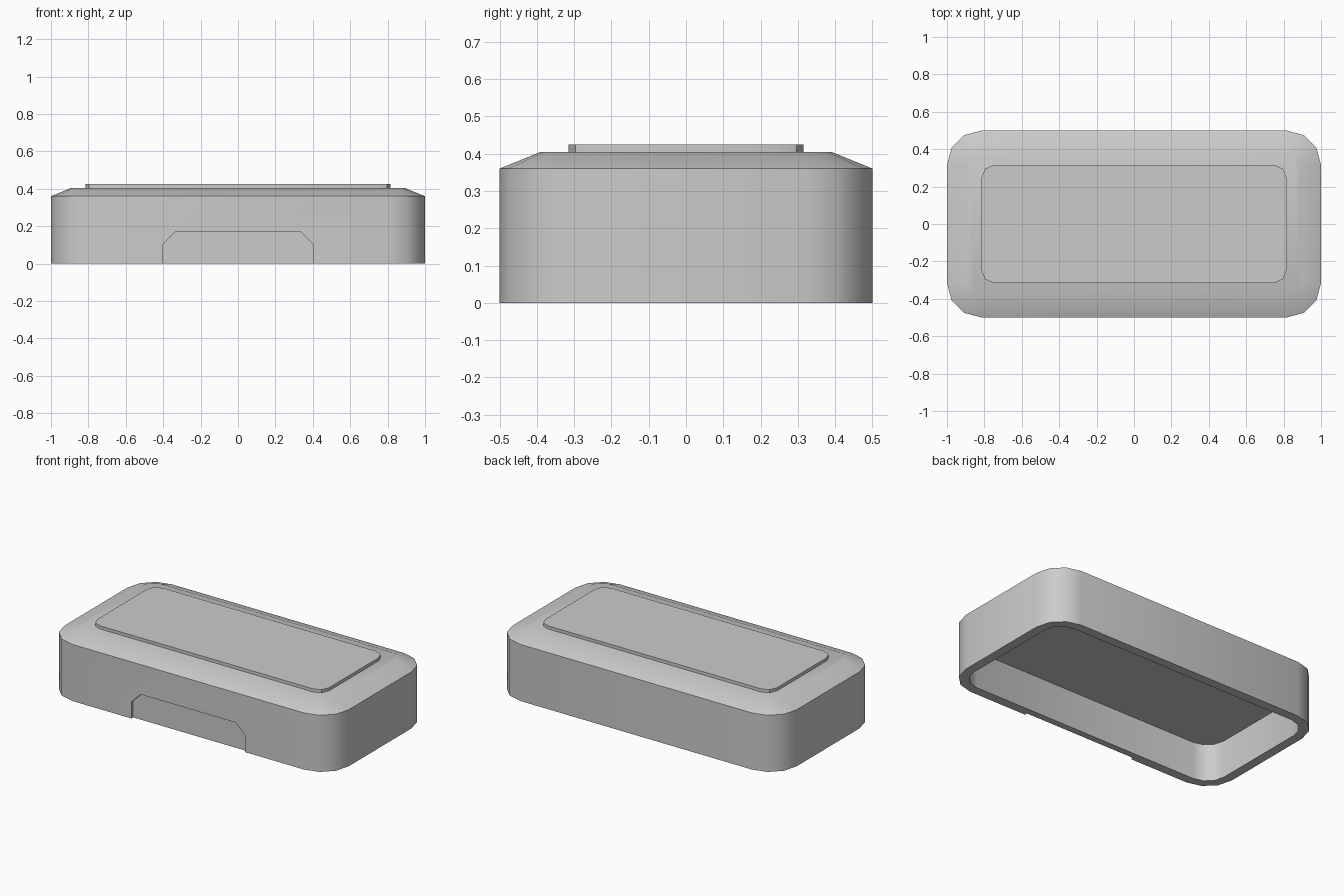
import bpy, bmesh
from math import sin, cos, pi, radians

if "Cube" in bpy.data.objects:
    bpy.data.objects.remove(bpy.data.objects["Cube"])


def outline(hx, hy, r, segs, z):
    """Rounded rectangle ring, counter-clockwise."""
    pts = []
    for q, (sx, sy) in enumerate(((1, 1), (-1, 1), (-1, -1), (1, -1))):
        for i in range(segs + 1):
            a = (q + i / segs) * pi / 2
            pts.append((sx * (hx - r) + r * cos(a), sy * (hy - r) + r * sin(a), z))
    return pts


def loft(name, rings):
    """Skin between successive rings and cap both ends."""
    bm = bmesh.new()
    loops = [[bm.verts.new(p) for p in ring] for ring in rings]
    for a, b in zip(loops, loops[1:]):
        n = len(a)
        for i in range(n):
            j = (i + 1) % n
            bm.faces.new((a[i], a[j], b[j], b[i]))
    bm.faces.new(loops[0])
    bm.faces.new(loops[-1])
    bmesh.ops.recalc_face_normals(bm, faces=bm.faces)
    mesh = bpy.data.meshes.new(name)
    bm.to_mesh(mesh)
    bm.free()
    ob = bpy.data.objects.new(name, mesh)
    bpy.context.collection.objects.link(ob)
    return ob


def smooth(ob):
    bpy.ops.object.select_all(action='DESELECT')
    ob.select_set(True)
    bpy.context.view_layer.objects.active = ob
    bpy.ops.object.shade_smooth_by_angle(angle=radians(40))


# Hollow shell: cavity ceiling, inner wall, rim, outer wall, sloped shoulder, top
shell = loft("shell", [
    outline(0.94, 0.44, 0.125, 3, 0.24),
    outline(0.94, 0.44, 0.125, 3, 0.0),
    outline(1.0, 0.5, 0.185, 3, 0.0),
    outline(1.0, 0.5, 0.185, 3, 0.36),
    outline(0.89, 0.39, 0.075, 3, 0.405),
])

# Shallow recess in the lower front wall
profile = [(-0.4, -0.1), (0.4, -0.1), (0.4, 0.105), (0.335, 0.17), (-0.335, 0.17), (-0.4, 0.105)]
cutter = loft("recess_cutter", [[(x, y, z) for x, z in profile] for y in (-0.6, -0.482)])
cutter.hide_render = True
cut = shell.modifiers.new("front_recess", 'BOOLEAN')
cut.operation = 'DIFFERENCE'
cut.solver = 'EXACT'
cut.object = cutter
bpy.ops.object.select_all(action='DESELECT')
shell.select_set(True)
bpy.context.view_layer.objects.active = shell
bpy.ops.object.modifier_apply(modifier=cut.name)
bpy.data.objects.remove(cutter)
smooth(shell)

# Raised plate on top
plate = loft("top_plate", [outline(0.815, 0.315, 0.065, 2, z) for z in (0.40, 0.425)])
smooth(plate)
